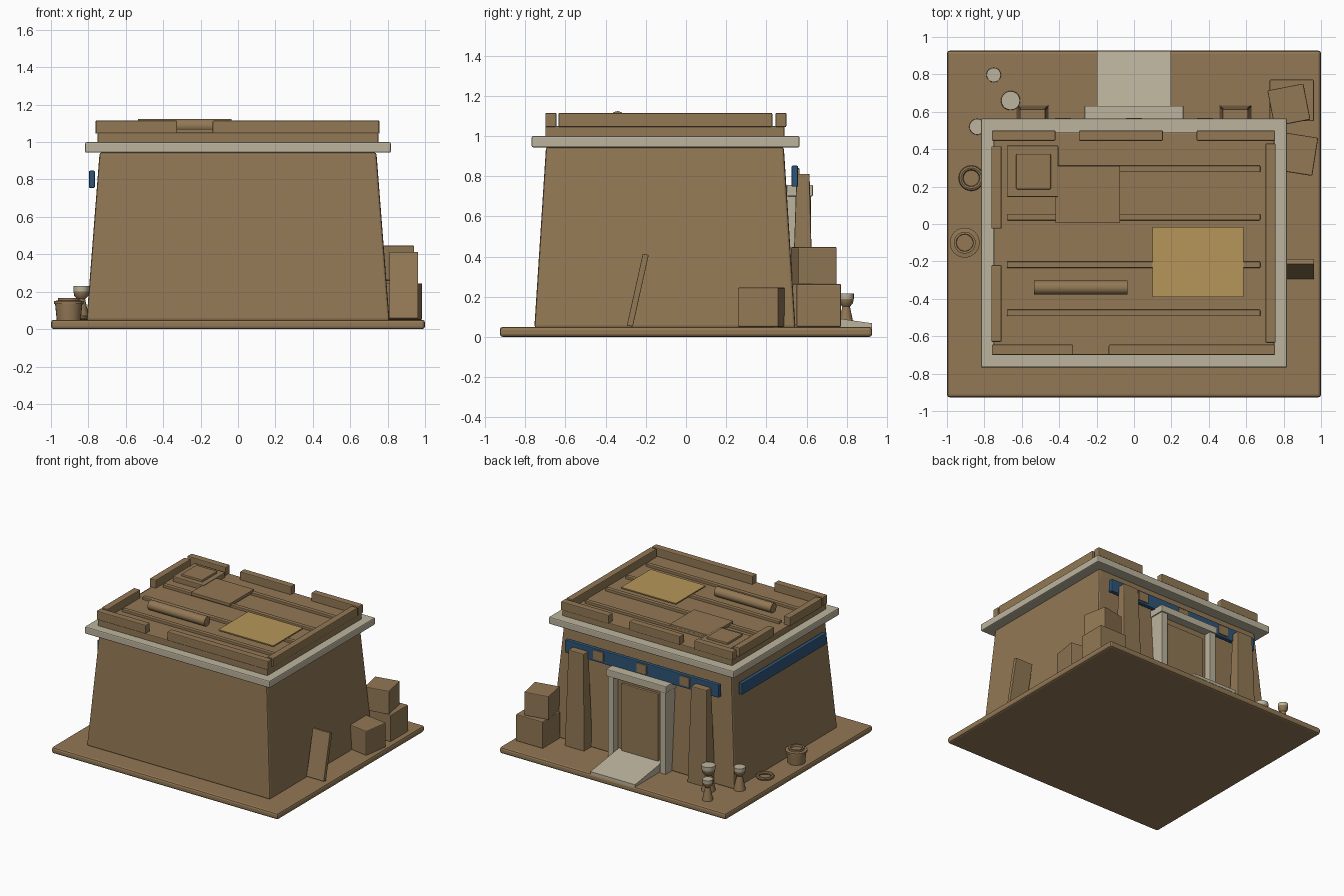
import bpy, bmesh, math
from mathutils import Matrix

if "Cube" in bpy.data.objects:
    bpy.data.objects.remove(bpy.data.objects["Cube"])


def material(name, rgb):
    m = bpy.data.materials.new(name)
    m.diffuse_color = (*rgb, 1)
    m.use_nodes = True
    m.node_tree.nodes["Principled BSDF"].inputs["Base Color"].default_value = m.diffuse_color
    return m


MUD = material("mud brick brown", (0.288, 0.188, 0.091))
STONE = material("pale limestone", (0.503, 0.456, 0.337))
BLUE = material("faded blue", (0.028, 0.091, 0.188))
STRAW = material("straw yellow", (0.468, 0.305, 0.098))


def finish(bm, name, mats, smooth=False):
    bmesh.ops.recalc_face_normals(bm, faces=bm.faces[:])
    me = bpy.data.meshes.new(name)
    bm.to_mesh(me)
    bm.free()
    for m in mats:
        me.materials.append(m)
    ob = bpy.data.objects.new(name, me)
    bpy.context.collection.objects.link(ob)
    if smooth:
        bpy.context.view_layer.objects.active = ob
        ob.select_set(True)
        bpy.ops.object.shade_smooth_by_angle(angle=math.radians(35))
        ob.select_set(False)
    return ob


def box(name, x, y, z, mat=MUD, bevel=0.006, top=None, rot=None):
    """Box from (min, max) ranges; top = x and y ranges of a tapered top; rot = (angle, axis)."""
    tx, ty = top or (x, y)
    bm = bmesh.new()
    bmesh.ops.create_cube(bm, size=2)
    for v in bm.verts:
        up = v.co.z > 0
        xs, ys = (tx, ty) if up else (x, y)
        v.co = (xs[v.co.x > 0], ys[v.co.y > 0], z[up])
    if rot:
        c = Matrix.Translation((sum(x) / 2, sum(y) / 2, sum(z) / 2))
        bm.transform(c @ Matrix.Rotation(math.radians(rot[0]), 4, rot[1]) @ c.inverted())
    if bevel:
        bmesh.ops.bevel(bm, geom=bm.edges[:], offset=bevel, segments=2, profile=0.5, affect='EDGES')
    return finish(bm, name, [mat])


def lathe(name, cx, cy, profile, mats=(MUD,), pale_from=None, steps=20):
    """Spin an (r, z) profile; upward faces above pale_from take the second material."""
    bm = bmesh.new()
    vs = [bm.verts.new((r, 0, z)) for r, z in profile]
    es = [bm.edges.new(p) for p in zip(vs, vs[1:])]
    bmesh.ops.spin(bm, geom=vs + es, cent=(0, 0, 0), axis=(0, 0, 1), angle=2 * math.pi, steps=steps)
    bmesh.ops.remove_doubles(bm, verts=bm.verts[:], dist=1e-5)
    if pale_from:
        for f in bm.faces:
            f.material_index = int(f.calc_center_median().z > pale_from)
    bm.transform(Matrix.Translation((cx, cy, 0)))
    return finish(bm, name, mats, True)


# ground slab, battered walls, cornice and roof
box("ground_slab", (-1, 1), (-0.927, 0.927), (0, 0.05), bevel=0.015)
box("walls", (-0.81, 0.81), (-0.755, 0.545), (0.045, 0.945), bevel=0.012,
    top=((-0.74, 0.74), (-0.697, 0.487)))
box("cornice", (-0.817, 0.817), (-0.768, 0.565), (0.943, 1.0), STONE, 0.008)
box("roof_slab", (-0.75, 0.75), (-0.70, 0.49), (0.995, 1.05))

# broken parapet
PARAPET = [((-0.76, -0.42), (0.445, 0.5)), ((-0.295, 0.155), (0.445, 0.5)),
           ((0.335, 0.755), (0.445, 0.5)), ((-0.76, -0.325), (-0.70, -0.645)),
           ((-0.135, 0.755), (-0.70, -0.645)), ((-0.763, -0.708), (-0.025, 0.415)),
           ((-0.763, -0.708), (-0.63, -0.22)), ((0.703, 0.757), (-0.635, 0.43))]
for x, y in PARAPET:
    box("parapet", x, y, (1.045, 1.115))

# roof beams, hatch, patch panel, mat and rolled mat
for y in (0.295, 0.037, -0.218, -0.475):
    box("roof_beam", (-0.68, 0.675), (y - 0.017, y + 0.017), (1.04, 1.07), bevel=0.004)
box("hatch_frame", (-0.68, -0.405), (0.145, 0.42), (1.04, 1.09))
box("hatch_lid", (-0.63, -0.445), (0.185, 0.375), (1.08, 1.107))
box("patch_panel", (-0.42, -0.075), (0.005, 0.31), (1.06, 1.085), bevel=0.003)
box("straw_mat", (0.10, 0.585), (-0.39, -0.015), (1.068, 1.077), STRAW, 0)
bm = bmesh.new()
bmesh.ops.create_cone(bm, cap_ends=True, segments=12, radius1=0.038, radius2=0.038, depth=0.5)
bm.transform(Matrix.Translation((-0.285, -0.34, 1.086)) @ Matrix.Rotation(math.pi / 2, 4, 'Y'))
finish(bm, "rolled_mat", [MUD], True)

# blue friezes and their brown blocks
box("back_frieze", (-0.68, 0.68), (0.525, 0.558), (0.748, 0.852), BLUE)
box("side_frieze", (-0.797, -0.765), (-0.64, 0.43), (0.755, 0.847), BLUE)
for x in (-0.38, 0, 0.38):
    box("frieze_block", (x - 0.045, x + 0.045), (0.53, 0.566), (0.765, 0.84), bevel=0.004)

# pilasters and door jambs, mirrored
for s in (-1, 1):
    c = s * 0.542
    box("pilaster", (c - 0.086, c + 0.086), (0.525, 0.635), (0.045, 0.812),
        top=((c - 0.068, c + 0.068), (0.55, 0.615)))
    j = s * 0.23
    box("door_jamb", (j - 0.027, j + 0.027), (0.5, 0.622), (0.045, 0.71), STONE, 0.004)
box("door_lintel", (-0.265, 0.265), (0.5, 0.632), (0.70, 0.757), STONE)
box("door_slab", (-0.21, 0.21), (0.48, 0.565), (0.045, 0.705), bevel=0.003)
box("door_panel", (-0.165, 0.165), (0.55, 0.585), (0.09, 0.65))

# entrance ramp
bm = bmesh.new()
side = [(0.56, 0.045), (0.925, 0.045), (0.925, 0.068), (0.56, 0.12)]
face = bm.faces.new([bm.verts.new((-0.197, y, z)) for y, z in side])
ext = bmesh.ops.extrude_face_region(bm, geom=[face])
bmesh.ops.translate(bm, vec=(0.394, 0, 0), verts=[g for g in ext["geom"] if isinstance(g, bmesh.types.BMVert)])
finish(bm, "entrance_ramp", [STONE])

# crates and leaning board
box("lower_crate", (0.725, 0.962), (0.55, 0.772), (0.05, 0.263))
box("upper_crate", (0.73, 0.926), (0.538, 0.734), (0.26, 0.447), rot=(11, 'Z'))
box("side_crate", (0.764, 0.97), (0.272, 0.478), (0.05, 0.245), rot=(-9, 'Z'))
box("leaning_board", (0.81, 0.963), (-0.255, -0.225), (0.05, 0.415), bevel=0.003, rot=(-12.5, 'X'))

# pinched jars with pale lids
for x, y, r, top in ((-0.75, 0.797, 0.038, 0.215), (-0.66, 0.66, 0.05, 0.25), (-0.838, 0.52, 0.042, 0.23)):
    h = top - 0.045
    lathe("jar", x, y, [(0, 0.045), (r * 1.05, 0.045), (r * 0.95, 0.045 + h * 0.15),
                        (r * 0.5, 0.045 + h * 0.62), (r * 0.9, 0.045 + h * 0.72),
                        (r, 0.045 + h * 0.85), (r, top), (0, top)],
          (MUD, STONE), 0.045 + h * 0.87)

# coiled ring and basket
lathe("coil_ring", -0.87, 0.245,
      [(0.055 + 0.013 * math.cos(a * math.pi / 4), 0.06 + 0.013 * math.sin(a * math.pi / 4)) for a in range(9)],
      steps=24)
lathe("basket", -0.905, -0.10,
      [(0, 0.045), (0.064, 0.045), (0.073, 0.135), (0.08, 0.135), (0.08, 0.15), (0.058, 0.153),
       (0.058, 0.167), (0.046, 0.167), (0.044, 0.15), (0, 0.15)], steps=24)
